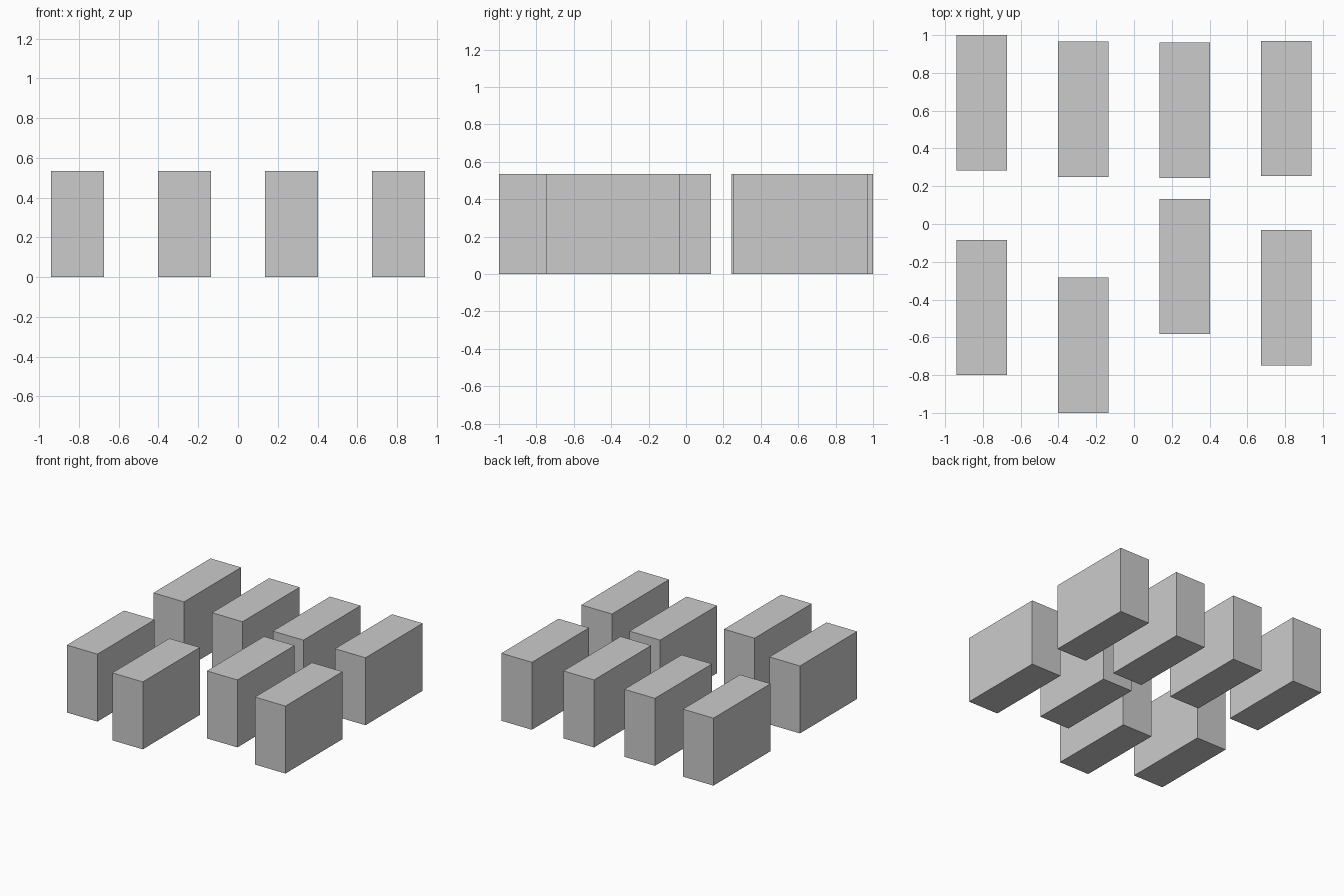
import bpy

if "Cube" in bpy.data.objects:
    bpy.data.objects.remove(bpy.data.objects["Cube"])

# Shared block size and column positions
SIZE = (0.268, 0.716, 0.535)
COLUMNS = (-0.807, -0.269, 0.269, 0.807)

# Staggered y centre of each block, left to right
ROWS = {
    "front_block": (-0.442, -0.642, -0.225, -0.391),
    "back_block": (0.642, 0.607, 0.602, 0.612),
}


def add_block(name, x, y):
    bpy.ops.mesh.primitive_cube_add(size=1, location=(x, y, SIZE[2] / 2))
    block = bpy.context.object
    block.name = name
    block.scale = SIZE
    bpy.ops.object.transform_apply(location=False, rotation=False, scale=True)


# Two rows of four separate blocks
for row, centres in ROWS.items():
    for i, (x, y) in enumerate(zip(COLUMNS, centres), 1):
        add_block(f"{row}_{i}", x, y)
